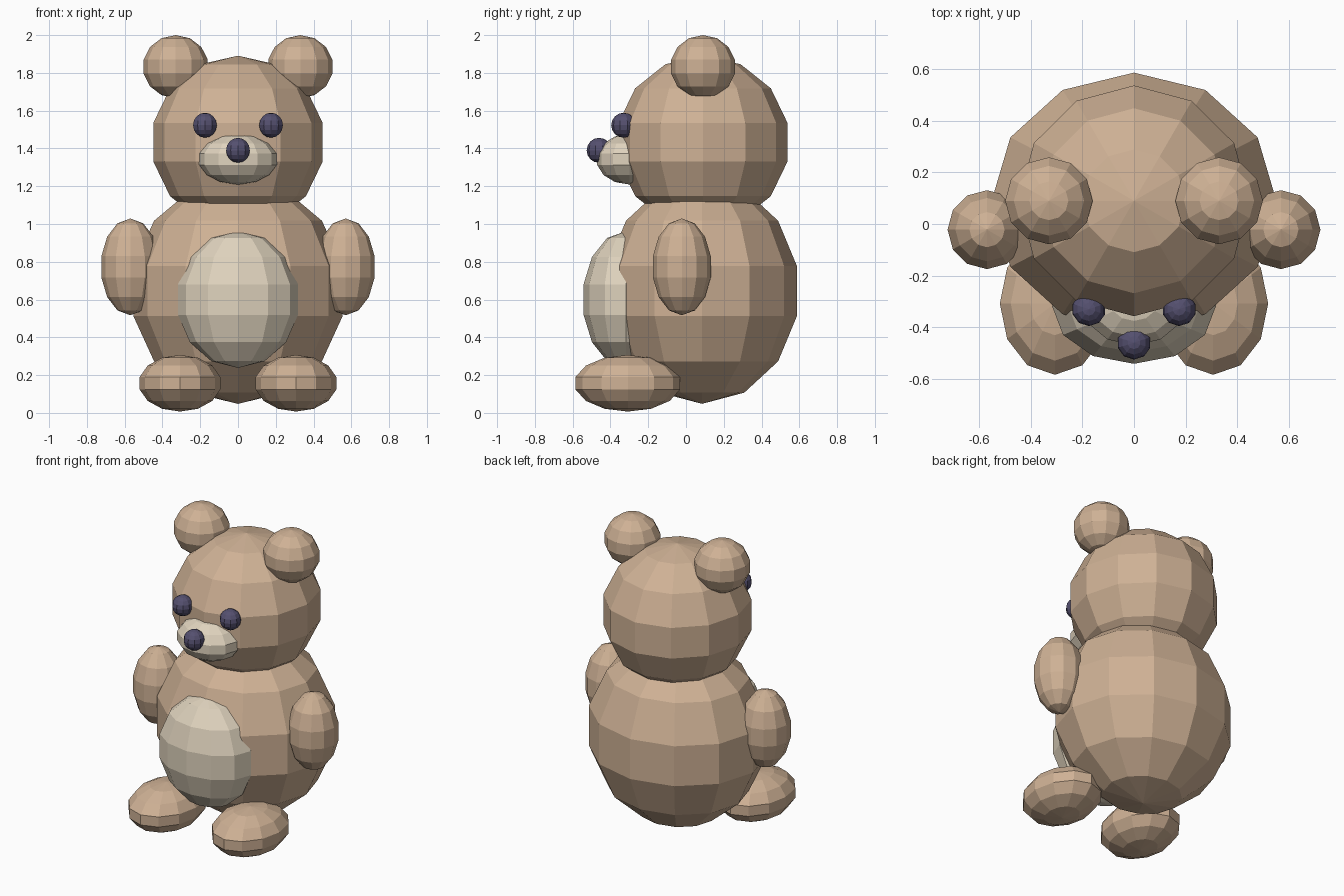
import bpy

if "Cube" in bpy.data.objects:
    bpy.data.objects.remove(bpy.data.objects["Cube"])


def material(name, rgb):
    m = bpy.data.materials.new(name)
    m.diffuse_color = (*rgb, 1)
    m.use_nodes = True
    m.node_tree.nodes["Principled BSDF"].inputs["Base Color"].default_value = m.diffuse_color
    return m


FUR = material("fur", (0.62, 0.44, 0.30))
CREAM = material("cream", (0.74, 0.65, 0.51))
DARK = material("dark", (0.09, 0.08, 0.16))


def blob(name, loc, radii, mat, segments=12, rings=7):
    """Flat-shaded low-poly ellipsoid."""
    bpy.ops.mesh.primitive_uv_sphere_add(segments=segments, ring_count=rings,
                                         radius=1, location=loc)
    ob = bpy.context.object
    ob.name = name
    ob.scale = radii
    bpy.ops.object.transform_apply(location=False, rotation=False, scale=True)
    bpy.ops.object.shade_flat()
    ob.data.materials.append(mat)
    return ob


def pair(name, loc, radii, mat, **kw):
    """The same blob on both sides of x = 0."""
    for side, sx in (("left", 1), ("right", -1)):
        blob(f"{name}_{side}", (sx * loc[0], loc[1], loc[2]), radii, mat, **kw)


# Body and head
blob("body", (0, 0.085, 0.645), (0.568, 0.515, 0.597), FUR)
blob("head", (0, 0.09, 1.433), (0.46, 0.459, 0.458), FUR)

# Cream belly patch and muzzle
blob("belly", (0, -0.318, 0.60), (0.326, 0.23, 0.362), CREAM)
blob("muzzle", (0, -0.30, 1.343), (0.211, 0.175, 0.134), CREAM)

# Ears, arms and feet
pair("ear", (0.33, 0.09, 1.833), (0.174, 0.173, 0.167), FUR)
pair("arm", (0.57, -0.022, 0.773), (0.157, 0.157, 0.256), FUR)
pair("foot", (0.307, -0.308, 0.157), (0.219, 0.284, 0.15), FUR)

# Eyes and nose
pair("eye", (0.175, -0.33, 1.523), (0.066,) * 3, DARK, segments=10, rings=8)
blob("nose", (0, -0.46, 1.39), (0.066,) * 3, DARK, segments=10, rings=8)
